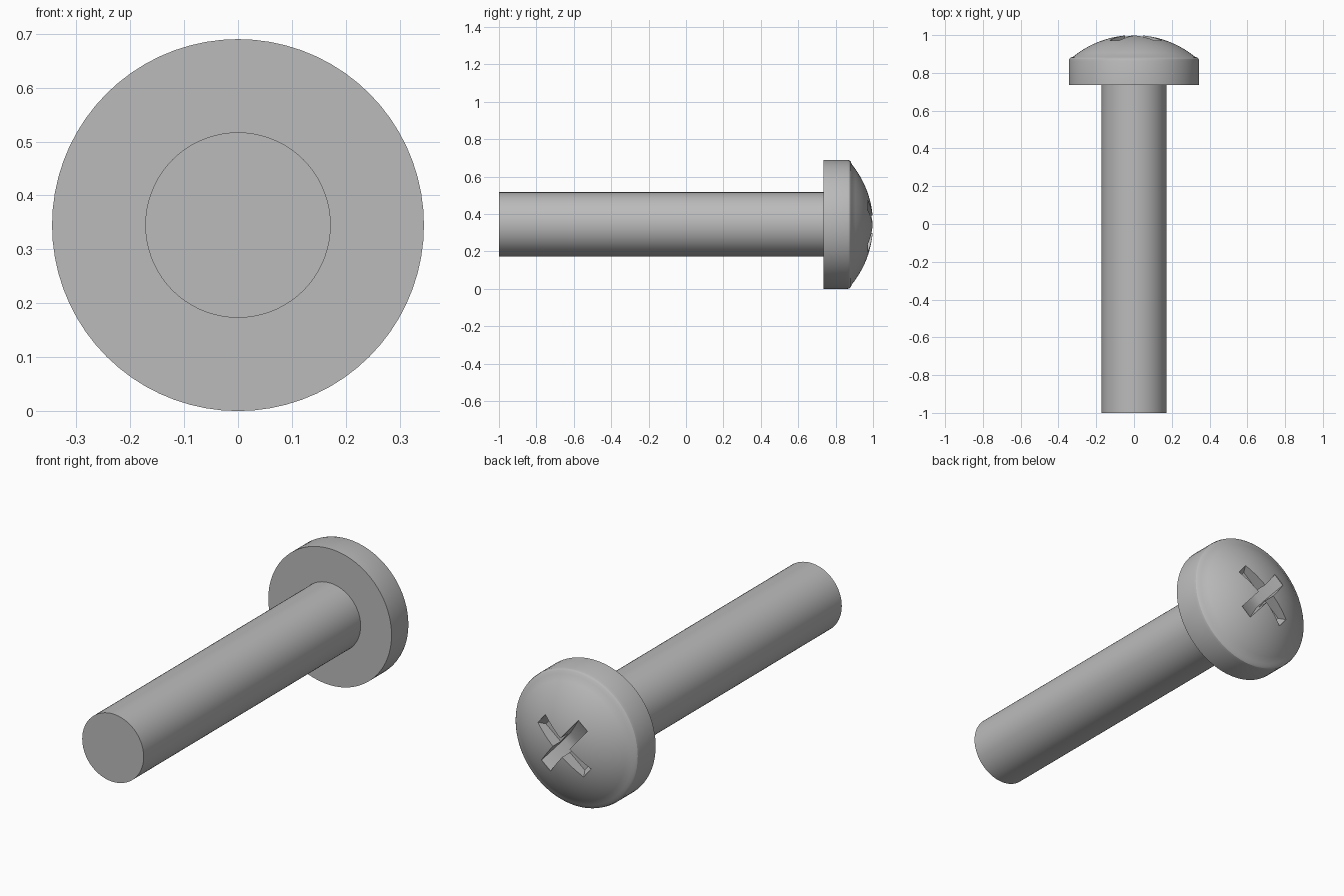
import bpy, bmesh, math
from mathutils import Vector

cube = bpy.data.objects.get("Cube")
if cube:
    bpy.data.objects.remove(cube, do_unlink=True)

AXIS_Z = 0.345      # height of the long axis
HEAD_R = 0.345
SHAFT_R = 0.172
DOME_R = 0.512      # sphere radius of the domed head

steel = bpy.data.materials.new("grey steel")
steel.use_nodes = True
steel.diffuse_color = (0.5, 0.5, 0.5, 1)
steel.node_tree.nodes["Principled BSDF"].inputs["Base Color"].default_value = (0.5, 0.5, 0.5, 1)


def finish(bm, name):
    bmesh.ops.recalc_face_normals(bm, faces=bm.faces)
    mesh = bpy.data.meshes.new(name)
    bm.to_mesh(mesh)
    bm.free()
    mesh.materials.append(steel)
    obj = bpy.data.objects.new(name, mesh)
    bpy.context.collection.objects.link(obj)
    return obj


def lathe(name, profile, steps=72):
    """Spin (radius, y) points round the long axis."""
    bm = bmesh.new()
    verts = [bm.verts.new((r, y, AXIS_Z)) for r, y in profile]
    edges = [bm.edges.new(pair) for pair in zip(verts, verts[1:])]
    bmesh.ops.spin(bm, geom=verts + edges, cent=(0, 0, AXIS_Z), axis=(0, 1, 0),
                   angle=math.tau, steps=steps)
    bmesh.ops.remove_doubles(bm, verts=bm.verts, dist=0.0001)
    return finish(bm, name)


def slot_cutter(name, angle, floor_half, depth, top_half=0.165, half_width=0.033):
    """Tapered bar that cuts one slot of the cross recess."""
    along = Vector((math.cos(angle), 0, math.sin(angle)))
    across = Vector((-math.sin(angle), 0, math.cos(angle)))
    lip = 0.97
    outline = [(-top_half, 1.1), (-top_half, lip), (-floor_half, 1 - depth),
               (floor_half, 1 - depth), (top_half, lip), (top_half, 1.1)]
    bm = bmesh.new()
    face = bm.faces.new([bm.verts.new(along * u - across * half_width + Vector((0, y, AXIS_Z)))
                         for u, y in outline])
    side = bmesh.ops.extrude_face_region(bm, geom=[face])["geom"]
    bmesh.ops.translate(bm, vec=across * half_width * 2,
                        verts=[g for g in side if isinstance(g, bmesh.types.BMVert)])
    obj = finish(bm, name)
    obj.hide_render = True
    return obj


# Shaft, flat underside, head rim and dome in one profile
dome = [(r, 1 - DOME_R + math.sqrt(DOME_R ** 2 - r ** 2))
        for r in [0.322 * (1 - i / 12) for i in range(13)]]
profile = [(0, -1), (SHAFT_R, -1), (SHAFT_R, 0.735), (HEAD_R, 0.735),
           (HEAD_R, 0.862), (0.342, 0.874), (0.335, 0.881)] + dome
body = lathe("screw_body", profile)

# Cross recess: one flat-floored slot, one deeper slot sloping to the centre
turn = math.radians(39)
cutters = [slot_cutter("shallow_slot_cutter", turn, 0.14, 0.065),
           slot_cutter("deep_slot_cutter", turn + math.pi / 2, 0.03, 0.09)]

bpy.ops.object.select_all(action='DESELECT')
bpy.context.view_layer.objects.active = body
body.select_set(True)
for cutter in cutters:
    mod = body.modifiers.new("recess", 'BOOLEAN')
    mod.operation = 'DIFFERENCE'
    mod.solver = 'EXACT'
    mod.object = cutter
    bpy.ops.object.modifier_apply(modifier=mod.name)
    bpy.data.objects.remove(cutter, do_unlink=True)

bpy.ops.object.shade_smooth_by_angle(angle=math.radians(30))
